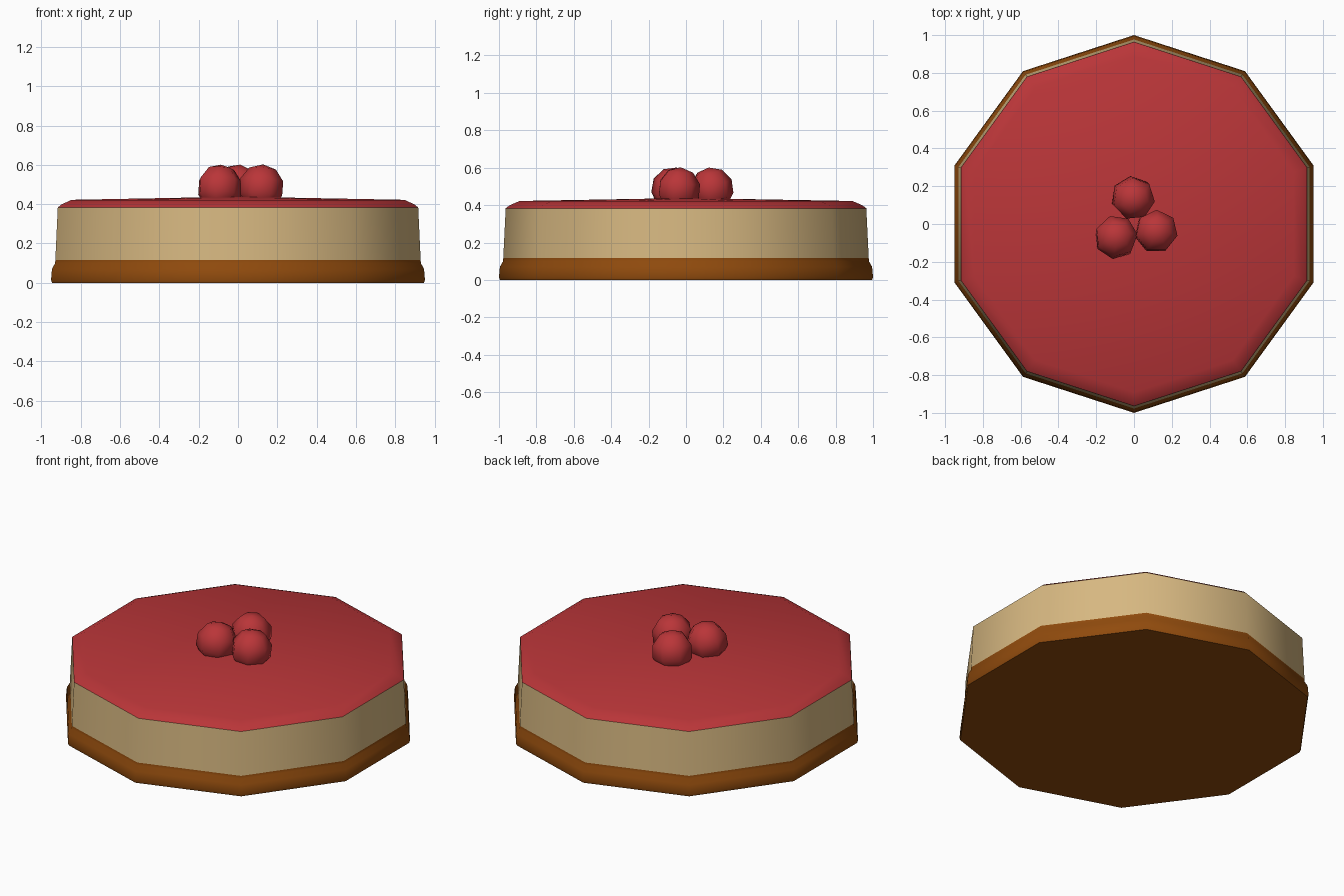
import bpy, bmesh, math

if "Cube" in bpy.data.objects:
    bpy.data.objects.remove(bpy.data.objects["Cube"])


def material(name, rgb):
    m = bpy.data.materials.new(name)
    m.diffuse_color = (*rgb, 1)
    m.use_nodes = True
    m.node_tree.nodes["Principled BSDF"].inputs["Base Color"].default_value = m.diffuse_color
    return m


RED = material("berry_red", (0.49, 0.036, 0.04))
CREAM = material("cream", (0.68, 0.48, 0.22))
CRUST = material("biscuit_brown", (0.28, 0.07, 0.004))
SIDES = 10


def finish(obj, mat, angle):
    obj.data.materials.append(mat)
    bpy.ops.object.select_all(action='DESELECT')
    obj.select_set(True)
    bpy.context.view_layer.objects.active = obj
    bpy.ops.object.shade_smooth_by_angle(angle=math.radians(angle))


def decagon_layer(name, profile, mat, bottom=False, apex=None):
    """Stack ten-sided rings given as (radius, z); optionally close the ends."""
    bm = bmesh.new()
    rings = []
    for r, z in profile:
        rings.append([bm.verts.new((r * math.cos(math.pi / 2 + 2 * math.pi * i / SIDES),
                                    r * math.sin(math.pi / 2 + 2 * math.pi * i / SIDES), z))
                      for i in range(SIDES)])
    for a, b in zip(rings, rings[1:]):
        for i in range(SIDES):
            j = (i + 1) % SIDES
            bm.faces.new((a[i], a[j], b[j], b[i]))
    if bottom:
        bm.faces.new(rings[0][::-1])
    if apex is not None:
        tip = bm.verts.new((0, 0, apex))
        for i in range(SIDES):
            bm.faces.new((rings[-1][i], rings[-1][(i + 1) % SIDES], tip))
    me = bpy.data.meshes.new(name)
    bm.to_mesh(me)
    bm.free()
    obj = bpy.data.objects.new(name, me)
    bpy.context.collection.objects.link(obj)
    finish(obj, mat, 60)


# Biscuit base with a small ledge, cream filling, gently domed glaze
decagon_layer("biscuit_base", [(0.995, 0), (1.0, 0.015), (0.995, 0.07), (0.978, 0.1), (0.977, 0.117)],
              CRUST, bottom=True)
decagon_layer("cream_filling", [(0.977, 0.117), (0.964, 0.383)], CREAM)
decagon_layer("fruit_glaze", [(0.964, 0.383), (0.945, 0.398), (0.89, 0.422)], RED, apex=0.438)

# Three faceted berries in the middle
for i, (x, y, rot) in enumerate([(-0.095, -0.07, 0.3), (0.118, -0.04, 0.9), (-0.005, 0.138, 0.1)]):
    bpy.ops.mesh.primitive_uv_sphere_add(segments=7, ring_count=5, radius=0.118,
                                         location=(x, y, 0.485),
                                         rotation=(0.15 * (i - 1), 0.12, rot))
    berry = bpy.context.object
    berry.name = f"berry_{i + 1}"
    finish(berry, RED, 60)
